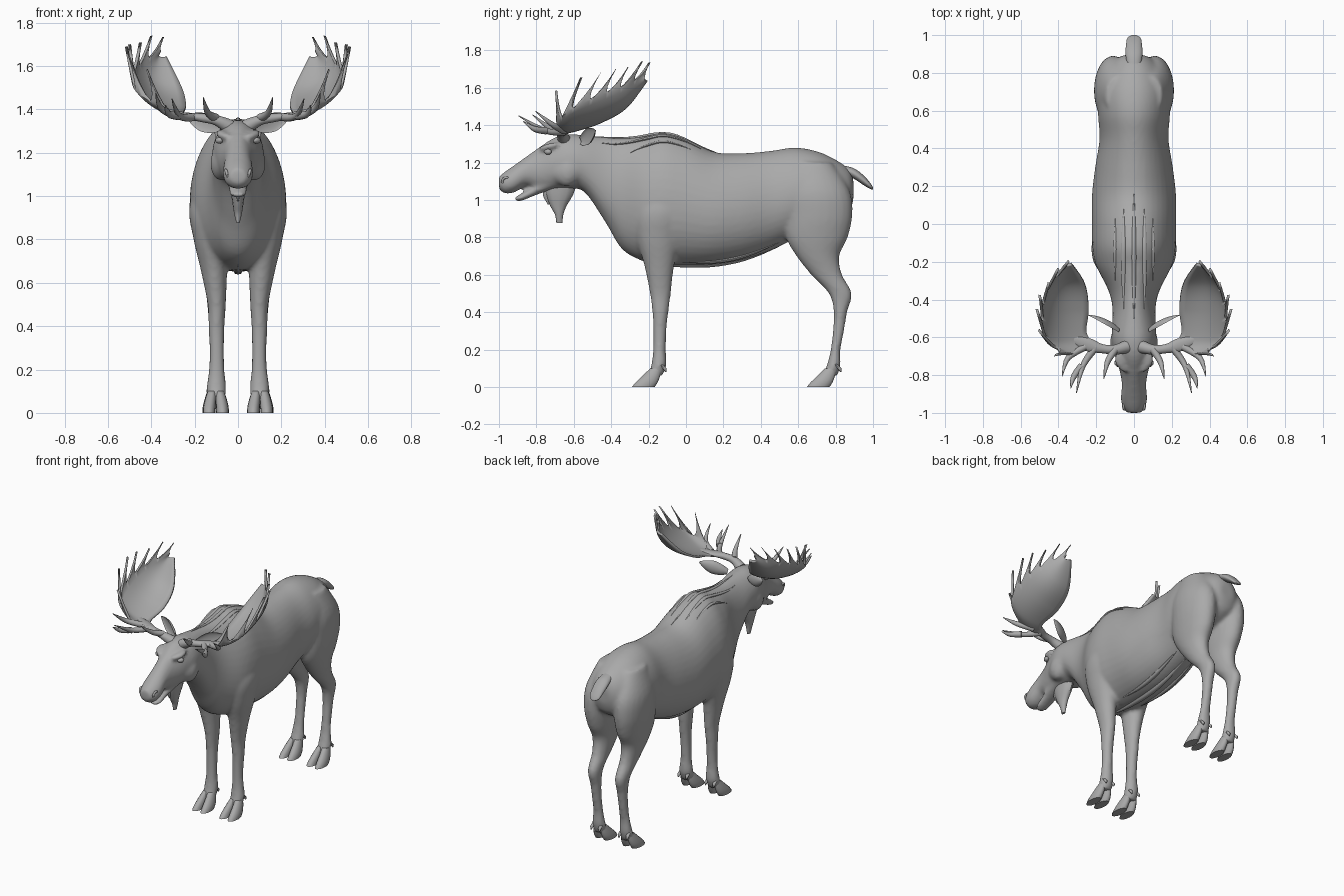
import bpy, bmesh, math
from mathutils import Vector

grey = bpy.data.materials.new("warm_grey")
grey.diffuse_color = (0.4, 0.4, 0.4, 1)
BOTH = (1, -1)


def spline(rows, n):
    """Smooth curve through rows of numbers, n steps per span."""
    out = []
    for i in range(len(rows) - 1):
        p = [rows[max(0, min(len(rows) - 1, i + d))] for d in (-1, 0, 1, 2)]
        for j in range(n):
            t = j / n
            out.append([b + 0.5 * t * (c - a + t * (2*a - 5*b + 4*c - d + t * (3*(b - c) + d - a)))
                        for a, b, c, d in zip(*p)])
    return out + [list(rows[-1])]


def loft(bm, rows, axis=None, sides=(1,), seg=24, n=5, egg=0.0, cup=False):
    """Closed skin over rings (x, y, z, half width, half depth)."""
    rows = spline(rows, n)
    mids = [Vector(r[:3]) for r in rows]
    for s in sides:
        rings = []
        for i, r in enumerate(rows):
            a, b = max(r[3], 0.002), max(r[4], 0.002)
            if axis == 'Y':
                u, v = Vector((1, 0, 0)), Vector((0, 0, 1))
            elif axis == 'Z':
                u, v = Vector((1, 0, 0)), Vector((0, 1, 0))
            else:
                t = (mids[min(i + 1, len(mids) - 1)] - mids[max(i - 1, 0)]).normalized()
                u = t.cross(Vector((0, 0, 1))).normalized()
                v = u.cross(t)
            ring = []
            for k in range(seg):
                c, q = math.cos(2*math.pi*k/seg), math.sin(2*math.pi*k/seg)
                if cup and c > 0:
                    c *= -0.5
                p = mids[i] + u * a * c * (1 - egg * q) + v * b * q
                ring.append(bm.verts.new((p.x * s, p.y, p.z)))
            rings.append(ring)
        for r0, r1 in zip(rings, rings[1:]):
            for k in range(seg):
                bm.faces.new((r0[k], r0[(k+1) % seg], r1[(k+1) % seg], r1[k]))
        bm.faces.new(rings[0])
        bm.faces.new(rings[-1])


def finish(bm, name, angle=50):
    bmesh.ops.recalc_face_normals(bm, faces=bm.faces[:])
    me = bpy.data.meshes.new(name)
    bm.to_mesh(me)
    bm.free()
    me.materials.append(grey)
    ob = bpy.data.objects.new(name, me)
    bpy.context.collection.objects.link(ob)
    bpy.ops.object.select_all(action='DESELECT')
    bpy.context.view_layer.objects.active = ob
    ob.select_set(True)
    bpy.ops.object.shade_smooth_by_angle(angle=math.radians(angle))
    return ob


# Body: one skin from nose to rump (y, top, bottom, half width)
trunk = [(-1.0, 1.125, 1.06, .035), (-.97, 1.15, 1.035, .06), (-.92, 1.185, 1.04, .07),
         (-.85, 1.235, 1.075, .064), (-.78, 1.285, 1.05, .075), (-.7, 1.335, 1.055, .1),
         (-.62, 1.352, 1.06, .118), (-.54, 1.345, 1.04, .115), (-.43, 1.335, .88, .115),
         (-.34, 1.33, .735, .14), (-.22, 1.34, .67, .2), (-.12, 1.358, .655, .22), (0, 1.325, .65, .222),
         (.15, 1.257, .655, .222), (.3, 1.25, .68, .205), (.45, 1.262, .73, .182),
         (.58, 1.28, .79, .19), (.7, 1.26, .84, .19), (.8, 1.215, .88, .155),
         (.87, 1.165, .93, .1), (.895, 1.11, 1.0, .05)]
bm = bmesh.new()
loft(bm, [(0, y, (t + b) / 2, w, (t - b) / 2) for y, t, b, w in trunk], 'Y', seg=40, egg=.08)
# Lower jaw
loft(bm, [(0, -.915, 1.005, .025, .008), (0, -.88, 1.015, .04, .02), (0, -.8, 1.055, .05, .028),
          (0, -.7, 1.1, .07, .04)], 'Y')
# Brow ridges and cheeks
loft(bm, [(.05, -.78, 1.275, .02, .01), (.075, -.735, 1.285, .025, .018), (.08, -.68, 1.3, .02, .01)],
     'Y', BOTH)
loft(bm, [(.06, -.72, 1.15, .03, .04), (.075, -.64, 1.15, .052, .08), (.07, -.57, 1.17, .045, .07)],
     'Y', BOTH)
# Front legs
loft(bm, [(.11, -.12, 1.12, .06, .08), (.13, -.13, .95, .095, .14), (.125, -.145, .8, .08, .12),
          (.11, -.143, .65, .06, .08), (.098, -.137, .5, .042, .056), (.099, -.137, .4, .037, .043),
          (.098, -.14, .3, .034, .035), (.098, -.142, .2, .036, .034),
          (.1, -.145, .12, .045, .04), (.1, -.165, .06, .04, .04)], 'Z', BOTH)
# Hind legs
loft(bm, [(.09, .68, 1.2, .06, .1), (.105, .7, 1.05, .1, .175), (.112, .71, .92, .098, .18),
          (.11, .7, .8, .085, .165), (.108, .705, .7, .067, .115), (.104, .752, .6, .05, .083),
          (.102, .825, .5, .04, .062), (.1, .826, .4, .034, .036), (.1, .815, .3, .031, .03),
          (.1, .8, .2, .034, .026), (.102, .79, .12, .043, .036), (.102, .77, .06, .04, .04)], 'Z', BOTH)
body = finish(bm, "body")
mod = body.modifiers.new("blend", 'REMESH')
mod.mode, mod.voxel_size, mod.use_smooth_shade = 'VOXEL', .012, True
bpy.ops.object.modifier_apply(modifier="blend")
mod = body.modifiers.new("soften", 'SMOOTH')
mod.factor, mod.iterations = .5, 5
bpy.ops.object.modifier_apply(modifier="soften")
bpy.ops.object.shade_smooth()


def ridge(bm, x, y0, y1, w, lift, down=False):
    """Low fold of hair lying on the body surface."""
    rows = []
    for i in range(9):
        y = y0 + (y1 - y0) * i / 8
        hit = body.ray_cast((x, y, 0 if down else 3), (0, 0, 1 if down else -1))[1]
        f = math.sin(math.pi * (i + .3) / 8.6)
        rows.append((x, y, hit.z, w * f, lift * f))
    loft(bm, rows, 'Y', BOTH if x else (1,), seg=8, n=2)


# Mane folds and belly fringe
bm = bmesh.new()
ridge(bm, 0, -.5, .16, .012, .01)
ridge(bm, .055, -.45, .08, .014, .009)
ridge(bm, .1, -.3, .03, .01, .008)
finish(bm, "mane")
bm = bmesh.new()
ridge(bm, 0, -.25, .5, .02, .014, True)
ridge(bm, .075, -.02, .5, .015, .012, True)
finish(bm, "belly_fringe")

# Cloven hooves and dew claws
bm = bmesh.new()
for x, y in ((.102, -.16), (.104, .775)):
    for d in (-1, 1):
        loft(bm, [(x + d*.031, y - .068, 0, .029, .062), (x + d*.03, y - .05, .025, .029, .06),
                  (x + d*.025, y - .025, .06, .026, .048), (x + d*.018, y, .1, .02, .032)],
             'Z', BOTH, seg=14, n=3)
        loft(bm, [(x + d*.025, y + .02, .125, .012, .012), (x + d*.03, y + .045, .1, .011, .011),
                  (x + d*.03, y + .052, .08, .003, .003)], 'Z', BOTH, seg=8, n=2)
finish(bm, "hooves")

# Tail
bm = bmesh.new()
loft(bm, [(0, .84, 1.165, .035, .02), (0, .9, 1.14, .045, .028), (0, .95, 1.105, .042, .026),
          (0, .985, 1.075, .035, .016), (0, 1.0, 1.062, .012, .005)], 'Y')
finish(bm, "tail")

# Beard
bm = bmesh.new()
loft(bm, [(0, -.675, 1.1, .04, .095), (0, -.678, 1.03, .035, .075), (0, -.682, .965, .025, .042),
          (0, -.678, .92, .018, .022), (0, -.677, .877, .008, .016)], 'Z', seg=12)
loft(bm, [(0, -.74, 1.06, .02, .025), (0, -.745, 1.02, .012, .018), (0, -.735, .975, .003, .003)],
     'Z', seg=8)
finish(bm, "beard")

# Ears, cupped towards the front
bm = bmesh.new()
loft(bm, [(.085, -.57, 1.315, .018, .018), (.12, -.55, 1.325, .026, .035), (.165, -.525, 1.342, .026, .043),
          (.21, -.5, 1.36, .016, .026), (.24, -.485, 1.372, .003, .003)], None, BOTH, cup=True)
finish(bm, "ears")

# Eyes and nostrils
bm = bmesh.new()
loft(bm, [(.082, -.758, 1.257, .004, .004), (.083, -.75, 1.257, .014, .012), (.086, -.738, 1.257, .018, .015),
          (.089, -.726, 1.257, .014, .012), (.09, -.718, 1.257, .004, .004)], 'Y', BOTH, seg=14)
finish(bm, "eyes")
bm = bmesh.new()
ring = [(.05 + .006 * math.sin(a), -.962 + .02 * math.cos(a), 1.1 + .02 * math.sin(a), .007, .007)
        for a in [i * math.pi / 4 for i in range(8)]]
loft(bm, ring + ring[:1], None, BOTH, seg=8, n=2)
finish(bm, "nostrils")

# Antler palms: curved bowl between inner and outer edge, rim drawn out to points
inner = spline([(.18, -.655, 1.36), (.25, -.58, 1.375), (.24, -.45, 1.42), (.26, -.32, 1.5), (.33, -.21, 1.64)], 14)
middle = spline([(.26, -.67, 1.355), (.37, -.63, 1.375), (.41, -.46, 1.41), (.41, -.32, 1.48), (.39, -.23, 1.63)], 14)
outer = spline([(.33, -.69, 1.4), (.46, -.62, 1.48), (.485, -.46, 1.56), (.45, -.33, 1.61), (.36, -.22, 1.67)], 14)
tips = [(.42, -.695, 1.585), (.505, -.56, 1.655), (.515, -.45, 1.69), (.5, -.375, 1.7),
        (.45, -.31, 1.71), (.4, -.235, 1.74), (.345, -.195, 1.735)]
bm = bmesh.new()
for s in BOTH:
    grid = []
    for i, (a, b, c) in enumerate(zip(inner, middle, outer)):
        a, b, c = Vector(a), Vector(b), Vector(c)
        tip = Vector(tips[min(i // 8, 6)])
        spike = (1 - abs(2 * (i % 8) / 8 - 1)) ** 1.7
        pts = [a*(1-u)**2 + b*2*u*(1-u) + c*u*u for u in [k / 10 for k in range(11)]]
        pts += [c.lerp(tip, spike * v / 4) for v in range(1, 5)]
        grid.append([bm.verts.new((p.x * s, p.y, p.z)) for p in pts])
    for g0, g1 in zip(grid, grid[1:]):
        for k in range(14):
            bm.faces.new((g0[k], g0[k+1], g1[k+1], g1[k]))
bmesh.ops.remove_doubles(bm, verts=bm.verts[:], dist=.0005)
palms = finish(bm, "antler_palms", 60)
mod = palms.modifiers.new("thickness", 'SOLIDIFY')
mod.thickness, mod.offset = .014, 0

# Antler beams and brow tines
bm = bmesh.new()
loft(bm, [(.04, -.65, 1.32, .035, .035), (.1, -.665, 1.35, .026, .024), (.17, -.66, 1.362, .024, .02),
          (.24, -.64, 1.372, .035, .014), (.32, -.61, 1.385, .02, .006)], None, BOTH, seg=14)
for path in ([(.1, -.665, 1.36), (.14, -.73, 1.385), (.16, -.82, 1.455)],
             [(.2, -.65, 1.365), (.27, -.75, 1.37), (.305, -.895, 1.45)],
             [(.275, -.75, 1.37), (.32, -.81, 1.38), (.335, -.87, 1.42)],
             [(.26, -.65, 1.37), (.35, -.71, 1.4), (.38, -.805, 1.475)]):
    loft(bm, [(*p, r, r) for p, r in zip(path, (.02, .015, .002))], None, BOTH, seg=10)
finish(bm, "antler_beams")
